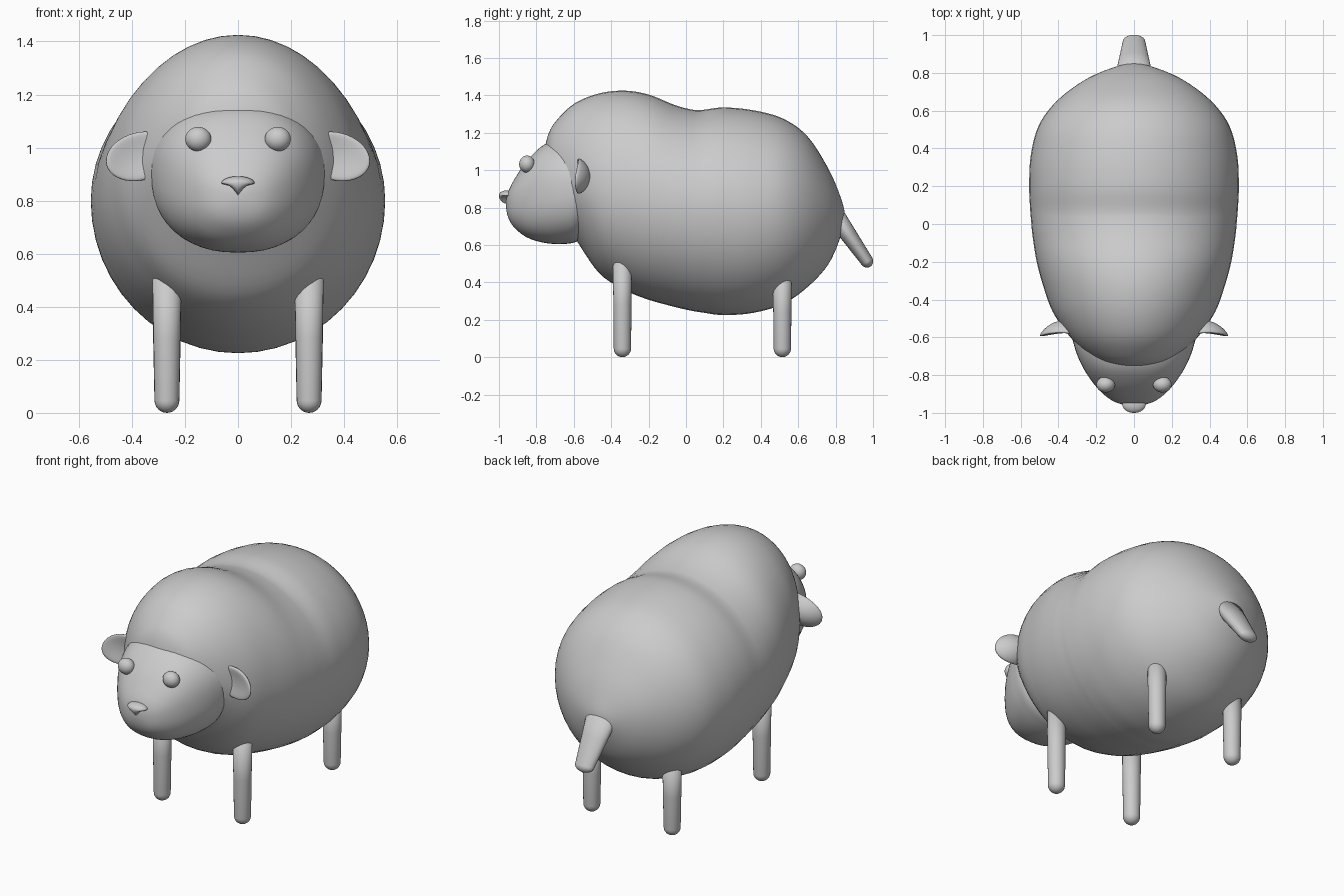
import bpy, bmesh, math
from mathutils import Vector, Matrix

if "Cube" in bpy.data.objects:
    bpy.data.objects.remove(bpy.data.objects["Cube"])


def finish(name, bm):
    bmesh.ops.recalc_face_normals(bm, faces=bm.faces)
    for f in bm.faces:
        f.smooth = True
    me = bpy.data.meshes.new(name)
    bm.to_mesh(me)
    bm.free()
    ob = bpy.data.objects.new(name, me)
    bpy.context.collection.objects.link(ob)
    return ob


def loft(name, rings):
    """Skin a list of closed rings; the first and last shrink to points."""
    bm = bmesh.new()
    rows = [[bm.verts.new(p) for p in r] for r in rings]
    for a, b in zip(rows, rows[1:]):
        n = len(a)
        for i in range(n):
            bm.faces.new((a[i], a[(i + 1) % n], b[(i + 1) % n], b[i]))
    bmesh.ops.remove_doubles(bm, verts=bm.verts, dist=1e-5)
    return finish(name, bm)


def spline(pts, steps):
    """Catmull-Rom through stations, rounded at both poles."""
    flip = lambda p: (p[0], p[1], -p[2], -p[3], -p[4])
    p = [flip(pts[1])] + pts + [flip(pts[-2])]
    out = []
    for i in range(1, len(p) - 2):
        for s in range(steps):
            t = s / steps
            out.append([0.5 * (2 * b + (c - a) * t + (2 * a - 5 * b + 4 * c - d) * t * t
                               + (3 * b - a - 3 * c + d) * t ** 3)
                        for a, b, c, d in zip(*p[i - 1:i + 3])])
    return out + [list(pts[-1])]


def form(name, stations, power, n=48):
    """Stations are (y, bottom, top, half width, height of widest point)."""
    rows = spline([(y, c, t - c, c - b, w) for y, b, t, w, c in stations], 5)
    e = 2 / power
    rings = []
    for y, c, up, down, w in rows:
        ring = []
        for k in range(n):
            a = 2 * math.pi * k / n
            ca, sa = math.cos(a), math.sin(a)
            x = w * math.copysign(abs(ca) ** e, ca)
            z = c + (up if sa > 0 else down) * math.copysign(abs(sa) ** e, sa)
            ring.append((x, y, z))
        rings.append(ring)
    return loft(name, rings)


def ball(name, shape):
    bm = bmesh.new()
    bmesh.ops.create_uvsphere(bm, u_segments=32, v_segments=20, radius=1)
    for v in bm.verts:
        v.co = shape(v.co.copy())
    return finish(name, bm)


def limb(name, a, b, ra, rb, n=24):
    """Tapered rounded rod; radii are (across x, across the other way)."""
    a, b = Vector(a), Vector(b)
    d = (b - a).normalized()
    side = Vector((1, 0, 0))
    other = d.cross(side)
    length, cap = (b - a).length, min(rb)
    ts = [(0, 0), (0, 1), (0.5, 1)]
    ts += [(1 - cap / length * (1 - math.sin(q)), math.cos(q))
           for q in [i * math.pi / 12 for i in range(7)]]
    rings = []
    for t, k in ts:
        rx, ry = [(p + (q - p) * t) * k for p, q in zip(ra, rb)]
        rings.append([a + d * length * t + side * rx * math.cos(2 * math.pi * i / n)
                      + other * ry * math.sin(2 * math.pi * i / n) for i in range(n)])
    return loft(name, rings)


# Woolly body with the two humps on its back
form("body", [
    (-.757, 1.07, 1.07, 0, 1.07),
    (-.735, .90, 1.195, .15, 1.04),
    (-.68, .755, 1.28, .25, 1.00),
    (-.59, .63, 1.36, .345, .95),
    (-.465, .45, 1.41, .43, .89),
    (-.33, .36, 1.425, .48, .86),
    (-.2, .307, 1.404, .515, .84),
    (-.065, .27, 1.35, .537, .82),
    (.02, .25, 1.326, .545, .81),
    (.08, .24, 1.321, .55, .80),
    (.2, .225, 1.335, .555, .80),
    (.36, .237, 1.32, .547, .79),
    (.52, .285, 1.275, .505, .79),
    (.65, .375, 1.18, .41, .78),
    (.76, .495, 1.01, .265, .77),
    (.825, .64, .86, .12, .755),
    (.85, .75, .75, 0, .75)], 2.0)

# Head
form("head", [
    (-.963, .82, .82, 0, .82),
    (-.95, .745, .885, .08, .82),
    (-.915, .69, .955, .145, .83),
    (-.85, .64, 1.05, .21, .85),
    (-.76, .612, 1.135, .27, .88),
    (-.66, .605, 1.165, .312, .90),
    (-.57, .625, 1.15, .322, .91),
    (-.47, .72, 1.08, .24, .91),
    (-.42, .9, .9, 0, .9)], 2.35)

# Nose, pointed towards the bottom
ball("nose", lambda p: Vector((p.x * .062 * (1 if p.z > 0 else 1 - .45 * p.z * p.z),
                               -.955 + p.y * .045,
                               .866 + p.z * (.026 if p.z > 0 else .046)
                               * (1 if p.z > 0 else max(.25, 1 - abs(p.x)))))
     )

tilt = Matrix.Rotation(math.radians(15), 3, 'Y')
for s, label in ((-1, "right"), (1, "left")):
    # Eyes
    ball(label + "_eye", lambda p: Vector((s * .15 + p.x * .049, -.85 + p.y * .042,
                                           1.032 + p.z * .046)))

    # Cupped ears
    def ear(p):
        y = -.54 + p.y * .03 - .05 * (p.x * p.x + .6 * p.z * p.z)
        q = tilt @ Vector((p.x * .13, 0, p.z * .09))
        return Vector((s * (.37 + q.x), y, .967 + q.z))
    ball(label + "_ear", ear)

    # Legs
    for y, top, end in ((-.34, .56, "front"), (.515, .48, "back")):
        limb(f"{end}_{label}_leg", (s * .268, y, top), (s * .268, y, 0),
             (.056, .051), (.046, .046))

# Tail
limb("tail", (0, .76, .81), (0, .987, .485), (.105, .056), (.055, .032))
